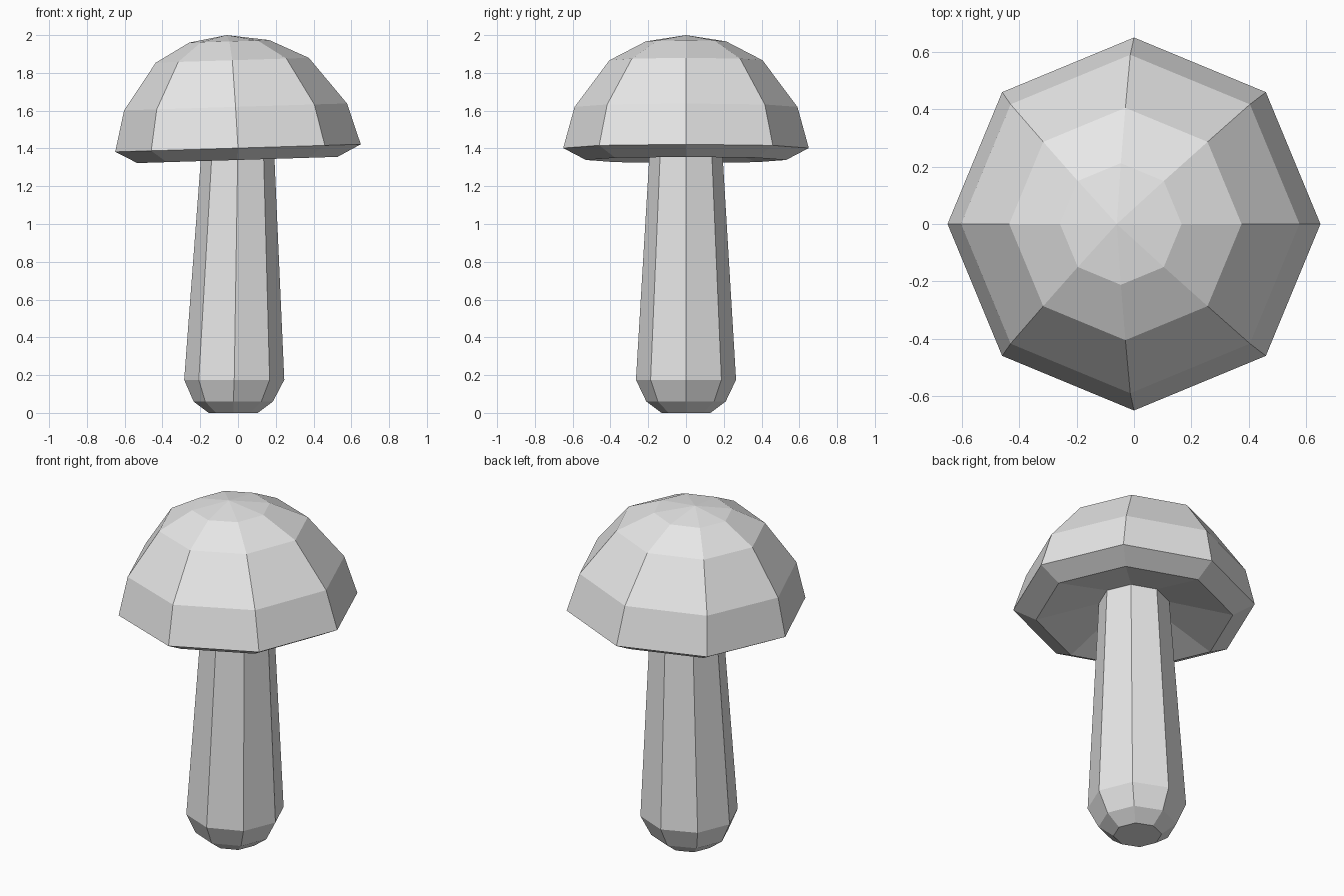
import bpy
import bmesh
from math import cos, sin, pi

cube = bpy.data.objects.get("Cube")
if cube:
    bpy.data.objects.remove(cube, do_unlink=True)

SIDES = 8

grey = bpy.data.materials.new("pale grey")
grey.use_nodes = True
colour = (0.8, 0.8, 0.8, 1)
grey.diffuse_color = colour
grey.node_tree.nodes["Principled BSDF"].inputs["Base Color"].default_value = colour


def lathe(name, rings, tilt=0.0):
    """Loft octagonal rings (radius, centre x, height); radius 0 makes a point."""
    bm = bmesh.new()
    loops = []
    for r, cx, z in rings:
        count = SIDES if r else 1
        loops.append([
            bm.verts.new((cx + r * cos(2 * pi * i / SIDES),
                          r * sin(2 * pi * i / SIDES),
                          z + tilt * r * cos(2 * pi * i / SIDES) * bool(r)))
            for i in range(count)])
    for low, high in zip(loops, loops[1:]):
        for i in range(SIDES):
            j = (i + 1) % SIDES
            corners = [low[i % len(low)], low[j % len(low)],
                       high[j % len(high)], high[i % len(high)]]
            bm.faces.new(list(dict.fromkeys(corners)))
    for end in (loops[0], loops[-1]):
        if len(end) > 1:
            bm.faces.new(end)
    bmesh.ops.recalc_face_normals(bm, faces=bm.faces)
    mesh = bpy.data.meshes.new(name)
    bm.to_mesh(mesh)
    bm.free()
    mesh.materials.append(grey)
    obj = bpy.data.objects.new(name, mesh)
    bpy.context.collection.objects.link(obj)
    return obj


# Stem: rounded foot, tapering and leaning slightly up into the cap
lathe("stem", [
    (0.13, -0.025, 0),
    (0.21, -0.025, 0.06),
    (0.265, -0.02, 0.175),
    (0.188, 0, 1.46),
])

# Cap: hollow underside, turned-in rim and tilted dome
lathe("cap", [
    (0, 0, 1.48),
    (0.53, -0.003, 1.339),
    (0.65, 0, 1.402),
    (0.59, -0.013, 1.62),
    (0.405, -0.03, 1.867),
    (0.212, -0.046, 1.967),
    (0, -0.06, 2.0),
], tilt=0.031)
